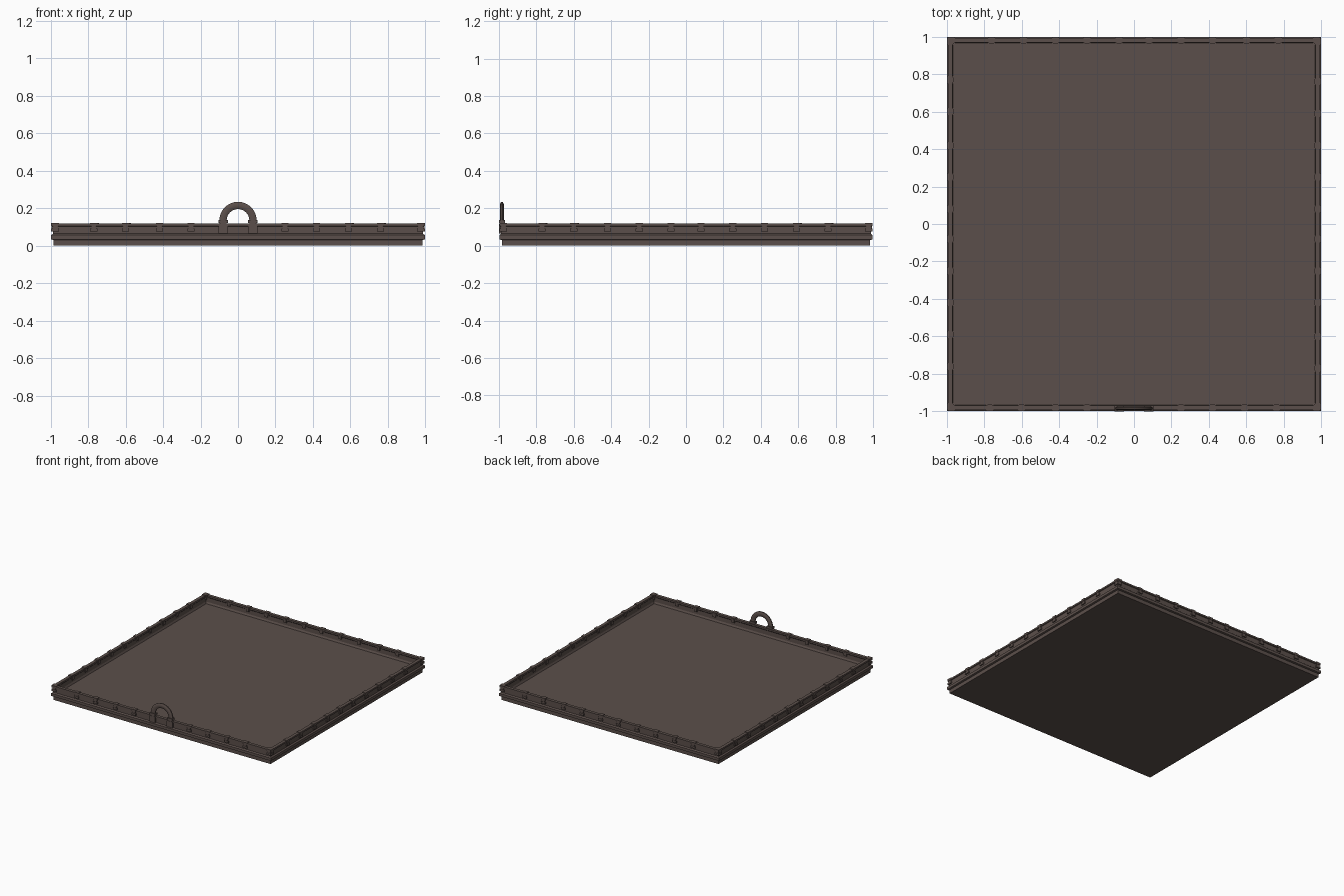
import bpy, bmesh, math
from mathutils import Matrix

old = bpy.data.objects.get("Cube")
if old:
    bpy.data.objects.remove(old, do_unlink=True)

brown = bpy.data.materials.new("dark brown")
brown.use_nodes = True
colour = (0.105, 0.078, 0.069, 1)
brown.diffuse_color = colour
brown.node_tree.nodes["Principled BSDF"].inputs["Base Color"].default_value = colour


def finish(bm, name):
    bmesh.ops.recalc_face_normals(bm, faces=bm.faces)
    mesh = bpy.data.meshes.new(name)
    bm.to_mesh(mesh)
    bm.free()
    mesh.materials.append(brown)
    obj = bpy.data.objects.new(name, mesh)
    bpy.context.collection.objects.link(obj)
    return obj


def add_box(bm, centre, size):
    m = Matrix.Translation(centre) @ Matrix.Diagonal((*size, 1))
    bmesh.ops.create_cube(bm, size=1, matrix=m)


def bridge(bm, a, b):
    n = len(a)
    for i in range(n):
        bm.faces.new((a[i], a[(i + 1) % n], b[(i + 1) % n], b[i]))


# Tray: square rings from the underside, up the stepped wall, down to the floor
profile = [(0.985, 0), (0.985, 0.03), (0.998, 0.034), (0.998, 0.056),
           (0.988, 0.064), (0.988, 0.102), (0.994, 0.105), (0.994, 0.118),
           (0.968, 0.118), (0.968, 0.105), (0.972, 0.1), (0.972, 0.064),
           (0.965, 0.05)]
bm = bmesh.new()
corners = ((-1, -1), (1, -1), (1, 1), (-1, 1))
rings = [[bm.verts.new((h * x, h * y, z)) for x, y in corners] for h, z in profile]
for a, b in zip(rings, rings[1:]):
    bridge(bm, a, b)
bm.faces.new(rings[0])
bm.faces.new(rings[-1])
finish(bm, "tray")


# Clips: a bar over the rim, a narrow neck and a wider foot
def add_clip(bm, along, angle):
    before = set(bm.verts)
    add_box(bm, (along, -0.981, 0.113), (0.038, 0.032, 0.018))
    add_box(bm, (along, -0.989, 0.098), (0.026, 0.012, 0.02))
    add_box(bm, (along, -0.99, 0.083), (0.038, 0.014, 0.016))
    add_box(bm, (along, -0.968, 0.1), (0.026, 0.01, 0.03))
    new = [v for v in bm.verts if v not in before]
    bmesh.ops.rotate(bm, verts=new, cent=(0, 0, 0),
                     matrix=Matrix.Rotation(angle, 3, "Z"))


outer_spots = [-0.77, -0.6, -0.42, -0.25, 0.25, 0.42, 0.59, 0.76]
for side, name in enumerate(("front", "left", "back", "right")):
    bm = bmesh.new()
    spots = outer_spots + ([-0.08, 0.08] if side else [])
    for s in spots + [-0.975, 0.975]:
        add_clip(bm, s, side * math.pi / 2)
    finish(bm, name + "_clips")

# Handle: half ring with a flattened oval section
bm = bmesh.new()
rings = []
for i in range(17):
    a = math.pi * i / 16
    ring = []
    for j in range(8):
        t = math.tau * (j + 0.5) / 8
        r = 0.08 + 0.021 * math.cos(t)
        ring.append(bm.verts.new((r * math.cos(a), -0.984 + 0.011 * math.sin(t),
                                  0.135 + r * math.sin(a))))
    rings.append(ring)
for a, b in zip(rings, rings[1:]):
    bridge(bm, a, b)
bm.faces.new(rings[0])
bm.faces.new(rings[-1])
handle = finish(bm, "arched_handle")
bpy.context.view_layer.objects.active = handle
handle.select_set(True)
bpy.ops.object.shade_smooth_by_angle(angle=math.radians(30))

# Handle mounts: collar, neck and base plate on each side
for sign, name in ((-1, "right"), (1, "left")):
    bm = bmesh.new()
    x = sign * 0.079
    add_box(bm, (x, -0.984, 0.13), (0.05, 0.03, 0.016))
    add_box(bm, (x, -0.986, 0.108), (0.034, 0.024, 0.03))
    add_box(bm, (x, -0.99, 0.09), (0.052, 0.02, 0.05))
    finish(bm, name + "_handle_mount")
